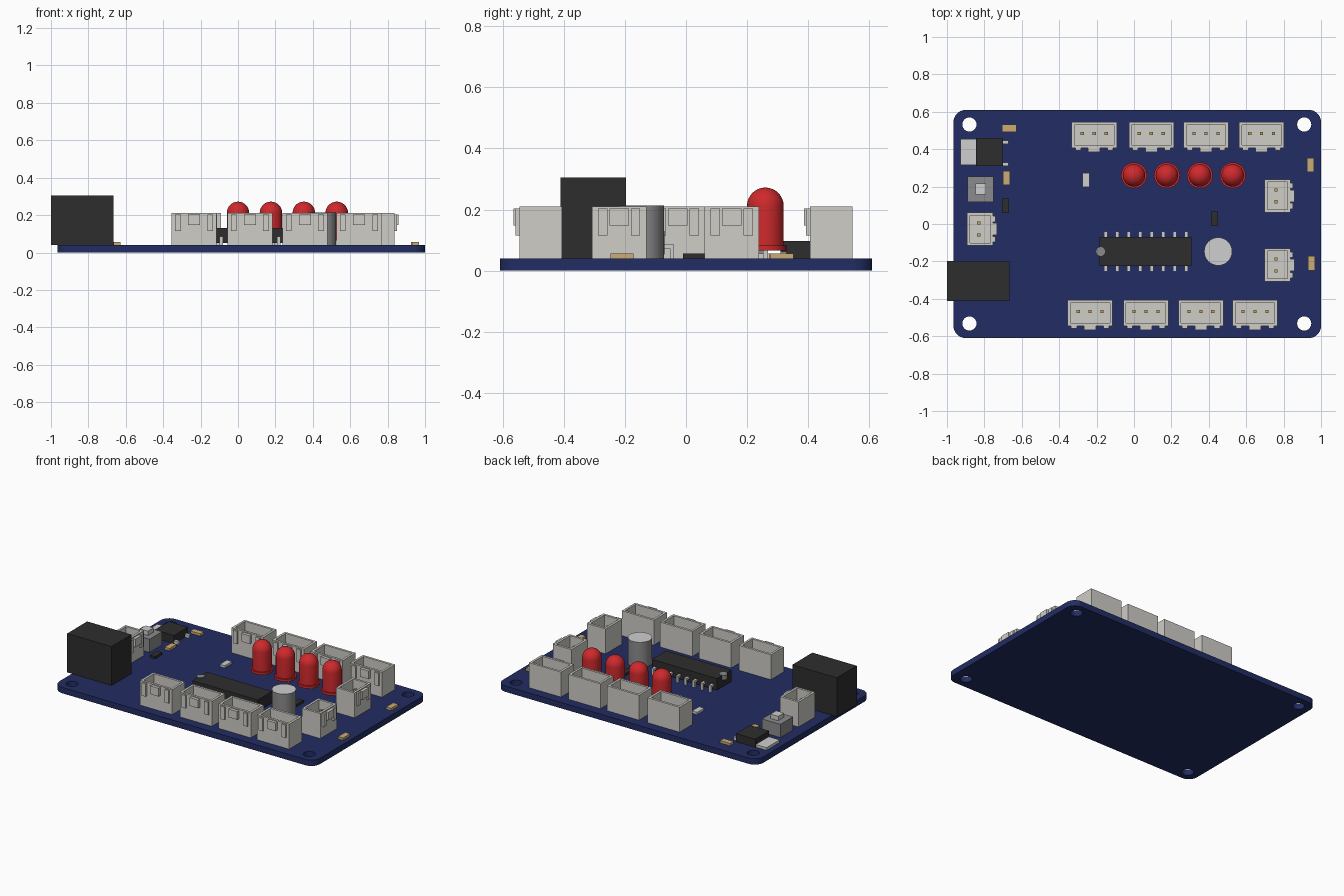
import bpy, bmesh, math
from mathutils import Matrix, Vector

cube = bpy.data.objects.get("Cube")
if cube:
    bpy.data.objects.remove(cube)


def material(name, r, g, b, rough=0.6):
    m = bpy.data.materials.new(name)
    m.diffuse_color = (r, g, b, 1)
    m.use_nodes = True
    node = m.node_tree.nodes["Principled BSDF"]
    node.inputs["Base Color"].default_value = (r, g, b, 1)
    node.inputs["Roughness"].default_value = rough
    return m


BLUE = material("board blue", 0.016, 0.026, 0.125)
BLACK = material("black plastic", 0.027, 0.027, 0.027)
WHITE = material("off white plastic", 0.62, 0.61, 0.57)
RED = material("red lens", 0.62, 0.022, 0.025)
GREY = material("mid grey", 0.26, 0.26, 0.27)
LIGHT = material("light metal", 0.62, 0.62, 0.62)
TAN = material("tan ceramic", 0.60, 0.41, 0.18)
GOLD = material("gold pin", 0.50, 0.36, 0.12)

TOP = 0.04  # upper surface of the board


def finish(bm, name, *mats, smooth=False):
    bmesh.ops.recalc_face_normals(bm, faces=bm.faces)
    mesh = bpy.data.meshes.new(name)
    bm.to_mesh(mesh)
    bm.free()
    for m in mats:
        mesh.materials.append(m)
    ob = bpy.data.objects.new(name, mesh)
    bpy.context.collection.objects.link(ob)
    if smooth:
        bpy.ops.object.select_all(action="DESELECT")
        ob.select_set(True)
        bpy.context.view_layer.objects.active = ob
        bpy.ops.object.shade_smooth_by_angle(angle=math.radians(35))
    return ob


def add_box(bm, x0, x1, y0, y1, z0, z1, mat=0):
    size = Matrix.Diagonal((x1 - x0, y1 - y0, z1 - z0, 1))
    place = Matrix.Translation(((x0 + x1) / 2, (y0 + y1) / 2, (z0 + z1) / 2))
    verts = bmesh.ops.create_cube(bm, size=1, matrix=place @ size)["verts"]
    faces = {f for v in verts for f in v.link_faces}
    for f in faces:
        f.material_index = mat
    return faces


def box(name, mat, *bounds):
    bm = bmesh.new()
    add_box(bm, *bounds)
    return finish(bm, name, mat)


def lathe(name, profile, x, y, *mats, steps=32):
    """Spin a (radius, height) profile about a vertical axis."""
    bm = bmesh.new()
    verts = [bm.verts.new((r, 0, z)) for r, z in profile]
    edges = [bm.edges.new(pair) for pair in zip(verts, verts[1:])]
    bmesh.ops.spin(bm, geom=verts + edges, cent=(0, 0, 0), axis=(0, 0, 1),
                   angle=math.tau, steps=steps, use_duplicate=False)
    bmesh.ops.remove_doubles(bm, verts=bm.verts, dist=0.0002)
    ob = finish(bm, name, *mats, smooth=True)
    ob.location = (x, y, 0)
    return ob


# Circuit board: rounded outline with four mounting holes
def circle_points(cx, cy, r, start, sweep, n):
    return [(cx + r * math.cos(start + sweep * i / n),
             cy + r * math.sin(start + sweep * i / n)) for i in range(n + 1)]


def add_outline(curve, points):
    s = curve.splines.new("POLY")
    s.points.add(len(points) - 1)
    for p, (x, y) in zip(s.points, points):
        p.co = (x, y, 0, 1)
    s.use_cyclic_u = True
    s.use_smooth = False


X0, X1, HALF, R = -0.965, 1.0, 0.61, 0.065
curve = bpy.data.curves.new("circuit_board", "CURVE")
curve.dimensions = "2D"
curve.fill_mode = "BOTH"
curve.extrude = TOP / 2
outline = []
corners = [(X1 - R, HALF - R), (X0 + R, HALF - R), (X0 + R, R - HALF), (X1 - R, R - HALF)]
for i, (cx, cy) in enumerate(corners):
    outline += circle_points(cx, cy, R, i * math.pi / 2, math.pi / 2, 8)
add_outline(curve, outline)
for hx in (-0.88, 0.91):
    for hy in (-0.532, 0.532):
        add_outline(curve, circle_points(hx, hy, 0.038, 0, math.tau, 24)[:-1])
board = bpy.data.objects.new("circuit_board", curve)
board.location.z = TOP / 2
curve.materials.append(BLUE)
bpy.context.collection.objects.link(board)
bpy.ops.object.select_all(action="DESELECT")
board.select_set(True)
bpy.context.view_layer.objects.active = board
bpy.ops.object.convert(target="MESH")


# Open-topped pin headers, latch side towards local -y
def connector(name, x, y, pins, turn=0.0):
    w = 0.121 if pins == 3 else 0.089
    d, top, floor = 0.07, 0.21, 0.075
    bm = bmesh.new()
    faces = add_box(bm, -w, w, -d, d, TOP, top)
    lid = max(faces, key=lambda f: f.calc_center_median().z)
    bmesh.ops.inset_region(bm, faces=[lid], thickness=0.022)
    well = bmesh.ops.extrude_face_region(bm, geom=[lid])["geom"]
    bmesh.ops.translate(bm, vec=Vector((0, 0, floor - top)),
                        verts=[v for v in well if isinstance(v, bmesh.types.BMVert)])
    if lid.is_valid:
        bm.faces.remove(lid)
    # latch block and two side ribs
    add_box(bm, -0.032, 0.032, -d - 0.02, -d, 0.147, 0.203)
    for s in (-1, 1):
        c = s * (w - 0.035)
        add_box(bm, c - 0.015, c + 0.015, -d - 0.012, -d, 0.115, 0.203)
    for i in range(pins):
        px = (i - (pins - 1) / 2) * 0.064
        add_box(bm, px - 0.009, px + 0.009, -0.001, 0.017, floor - 0.01, 0.17, 1)
    ob = finish(bm, name, WHITE, GOLD)
    ob.location = (x, y, 0)
    ob.rotation_euler.z = turn


for i, x in enumerate((-0.213, 0.093, 0.385, 0.682)):
    connector(f"back_connector_{i + 1}", x, 0.476, 3)
for i, x in enumerate((-0.235, 0.064, 0.358, 0.647)):
    connector(f"front_connector_{i + 1}", x, -0.476, 3)
for side, x, y in (("left_back", 0.767, 0.15), ("left_front", 0.767, -0.219),
                   ("right", -0.823, -0.027)):
    connector(f"{side}_connector", x, y, 2, math.pi / 2)

# Domed indicator lamps on two legs
lamp = [(0, 0.065), (0.069, 0.065), (0.069, 0.082), (0.06, 0.082)]
lamp += [(0.06 * math.cos(a), 0.212 + 0.06 * math.sin(a))
         for a in (math.pi / 2 * i / 8 for i in range(9))]
for i in range(4):
    x, y = 0.176 * i, 0.26
    lathe(f"lamp_{i + 1}", lamp, x, y, RED)
    bm = bmesh.new()
    for s in (-0.025, 0.025):
        add_box(bm, x + s - 0.008, x + s + 0.008, y - 0.008, y + 0.008, TOP, 0.07)
    finish(bm, f"lamp_legs_{i + 1}", LIGHT)

# Capacitor can with a bright lid
can = lathe("capacitor", [(0, TOP), (0.075, TOP), (0.075, 0.213), (0, 0.213)],
            0.45, -0.147, GREY, LIGHT)
for f in can.data.polygons:
    if f.normal.z > 0.9:
        f.material_index = 1

# Main chip with two rows of legs and an end marker
box("chip_body", BLACK, -0.185, 0.307, -0.225, -0.07, 0.052, 0.13)
bm = bmesh.new()
for i in range(8):
    x = -0.152 + 0.0617 * i
    for s in (-1, 1):
        for a, b, z0, z1 in ((0.07, 0.108, 0.072, 0.086), (0.094, 0.108, TOP, 0.086)):
            y0, y1 = sorted((-0.147 + s * a, -0.147 + s * b))
            add_box(bm, x - 0.009, x + 0.009, y0, y1, z0, z1)
finish(bm, "chip_legs", LIGHT)
lathe("chip_marker", [(0, 0.1), (0.025, 0.1), (0.025, 0.133), (0, 0.133)],
      -0.18, -0.147, GREY, steps=16)

# Power socket
box("power_socket", BLACK, -1.0, -0.665, -0.412, -0.197, TOP, 0.305)

# Voltage regulator with heat tab and legs
box("regulator_body", BLACK, -0.845, -0.70, 0.31, 0.46, TOP, 0.096)
box("regulator_tab", LIGHT, -0.927, -0.845, 0.315, 0.455, TOP, 0.058)
for name, y in (("back", 0.437), ("front", 0.32)):
    box(f"regulator_{name}_leg", LIGHT, -0.70, -0.67, y - 0.01, y + 0.01, TOP, 0.06)

# Push button
box("button_base", GREY, -0.89, -0.75, 0.118, 0.253, TOP, 0.13)
box("button_cap", LIGHT, -0.848, -0.79, 0.157, 0.217, 0.13, 0.16)

# Small surface parts: along x or y
chips = (("tan", TAN, -0.667, 0.512, True), ("tan", TAN, -0.681, 0.246, False),
         ("tan", TAN, 0.943, 0.315, False), ("tan", TAN, 0.948, -0.21, False),
         ("dark", BLACK, -0.687, 0.098, False), ("dark", BLACK, 0.431, 0.028, False),
         ("light", LIGHT, -0.257, 0.236, False))
for i, (name, mat, x, y, along_x) in enumerate(chips):
    a, b = (0.038, 0.019) if along_x else (0.019, 0.038)
    box(f"{name}_component_{i + 1}", mat, x - a, x + a, y - b, y + b, TOP, 0.056)
